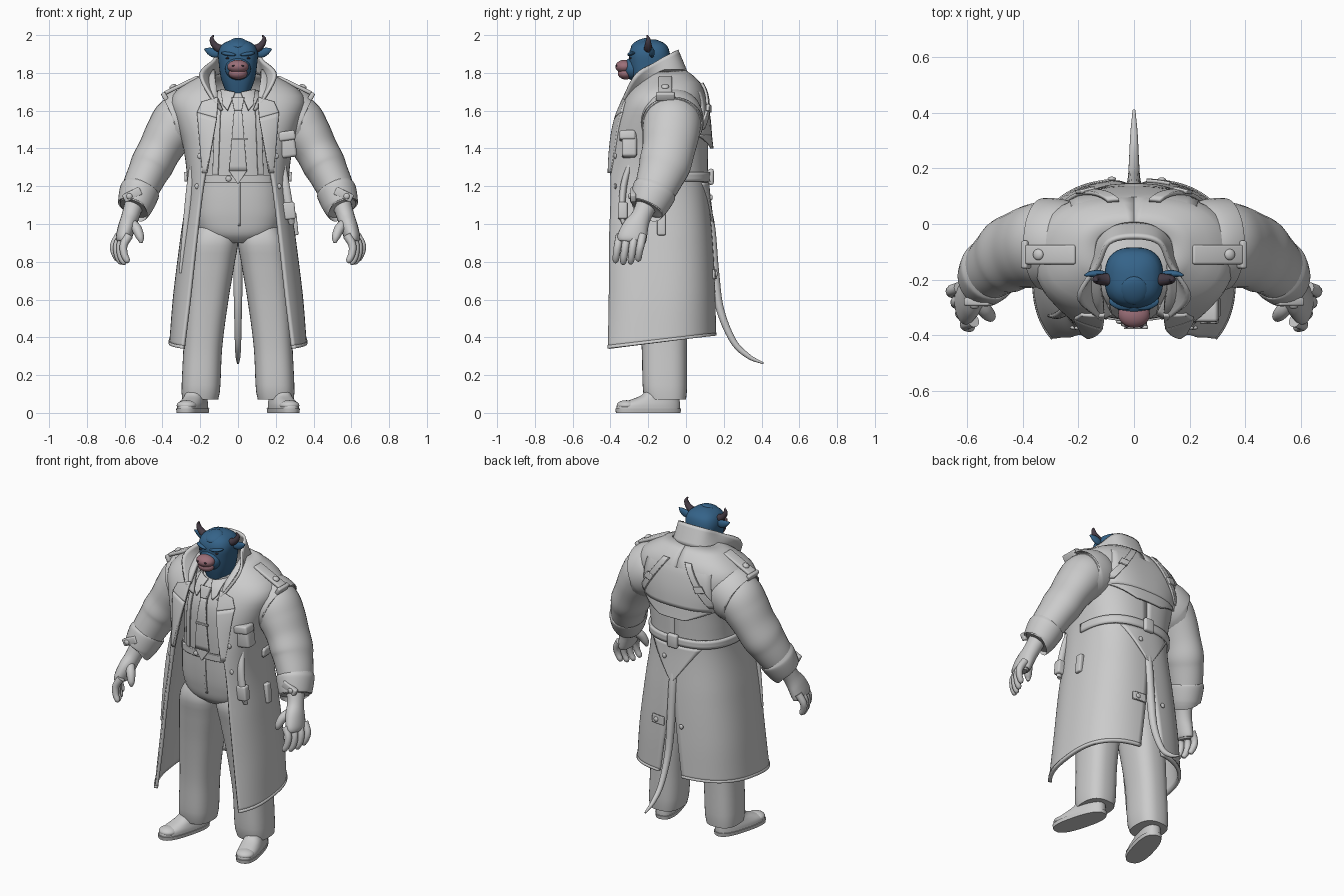
import bpy, bmesh, math
from mathutils import Vector, Matrix

if "Cube" in bpy.data.objects:
    bpy.data.objects.remove(bpy.data.objects["Cube"])


def material(name, rgb):
    m = bpy.data.materials.new(name)
    m.use_nodes = True
    m.diffuse_color = (*rgb, 1)
    m.node_tree.nodes["Principled BSDF"].inputs["Base Color"].default_value = (*rgb, 1)
    return m


GREY = material("pale grey cloth", (0.6, 0.6, 0.6))
BLUE = material("blue fur", (0.035, 0.125, 0.25))
PINK = material("pink muzzle", (0.33, 0.16, 0.19))
DARK = material("dark horn", (0.06, 0.045, 0.06))


def finish(name, bm, mat, thick=0, matrix=None):
    bmesh.ops.recalc_face_normals(bm, faces=bm.faces)
    me = bpy.data.meshes.new(name)
    bm.to_mesh(me)
    bm.free()
    me.materials.append(mat)
    me.shade_smooth()
    me.set_sharp_from_angle(angle=math.radians(40))
    ob = bpy.data.objects.new(name, me)
    bpy.context.collection.objects.link(ob)
    if matrix:
        ob.matrix_world = matrix
    if thick:
        mod = ob.modifiers.new("thickness", "SOLIDIFY")
        mod.thickness, mod.offset = thick, 0


def grid(name, rows, mat, closed=False, thick=0, matrix=None):
    """Skin rows of points; closed rows become a capped tube."""
    bm = bmesh.new()
    vs = [[bm.verts.new(p) for p in r] for r in rows]
    n = len(rows[0])
    for a, b in zip(vs, vs[1:]):
        for i in range(n if closed else n - 1):
            j = (i + 1) % n
            bm.faces.new((a[i], a[j], b[j], b[i]))
    if closed:
        bm.faces.new(vs[0])
        bm.faces.new(vs[-1])
    finish(name, bm, mat, thick, matrix)


def hermite(rows, keys, k):
    """Smooth interpolation of table rows at key k."""
    k = min(max(k, keys[0]), keys[-1])
    i = max(j for j in range(len(keys) - 1) if keys[j] <= k)
    h = keys[i + 1] - keys[i]
    t = (k - keys[i]) / h

    def slope(j, c):
        a, b = max(j - 1, 0), min(j + 1, len(keys) - 1)
        return (rows[b][c] - rows[a][c]) / (keys[b] - keys[a]) * h
    return [(2*t**3 - 3*t*t + 1) * rows[i][c] + (t**3 - 2*t*t + t) * slope(i, c)
            + (3*t*t - 2*t**3) * rows[i + 1][c] + (t**3 - t*t) * slope(i + 1, c)
            for c in range(len(rows[0]))]


def sample(table, z):
    return hermite(table, [r[0] for r in table], z)


POWER = 2.6


def section(rx, yf, yb, a):
    s, c = math.sin(a), math.cos(a)
    f = lambda v: math.copysign(abs(v) ** (2 / POWER), v)
    return rx * f(s), (yf + yb) / 2 - (yb - yf) / 2 * f(c)


def stack(name, table, mat, steps=24, seg=36, s=1, matrix=None):
    """Upright form from rows of z, half width, front, back, centre x."""
    rows = []
    for i in range(steps + 1):
        z, rx, yf, yb, cx = sample(table, table[0][0] + (table[-1][0] - table[0][0]) * i / steps)
        ring = [section(rx, yf, yb, 2 * math.pi * k / seg) for k in range(seg)]
        rows.append([(s * (x + cx), y, z) for x, y in ring])
    grid(name, rows, mat, True, matrix=matrix)


def tube(name, path, mat, s=1, ref=(0, 1, 0), steps=24, seg=20):
    """Tapered tube through rows of x, y, z, radius, radius along ref."""
    keys = list(range(len(path)))
    pts = [hermite(path, keys, keys[-1] * i / steps) for i in range(steps + 1)]
    rows = []
    for i, p in enumerate(pts):
        t = Vector(pts[min(i + 1, steps)][:3]) - Vector(pts[max(i - 1, 0)][:3])
        u = t.cross(Vector(ref)).normalized()
        v = u.cross(t).normalized()
        ring = [Vector(p[:3]) + u * p[3] * math.cos(a) + v * p[4] * math.sin(a)
                for a in (2 * math.pi * k / seg for k in range(seg))]
        rows.append([(s * q.x, q.y, q.z) for q in ring])
    grid(name, rows, mat, True)


def blob(name, loc, size, mat, rot=(0, 0, 0)):
    bm = bmesh.new()
    bmesh.ops.create_uvsphere(bm, u_segments=24, v_segments=14, radius=1)
    turn = Matrix.Rotation(rot[2], 4, "Z") @ Matrix.Rotation(rot[1], 4, "Y") @ Matrix.Rotation(rot[0], 4, "X")
    finish(name, bm, mat, 0, Matrix.Translation(loc) @ turn @ Matrix.Diagonal((*size, 1)))


def box(name, loc, size, mat, tilt=0, bevel=0.012):
    bm = bmesh.new()
    bmesh.ops.create_cube(bm, size=1, matrix=Matrix.Diagonal((*size, 1)))
    bmesh.ops.bevel(bm, geom=bm.edges[:], offset=bevel, segments=3, affect="EDGES", profile=0.5)
    finish(name, bm, mat, 0, Matrix.Translation(loc) @ Matrix.Rotation(tilt, 4, "Y"))


def surface_y(table, x, z, side):
    """y on the front (-1) or back (+1) of a stacked form."""
    _, rx, yf, yb = sample(table, z)[:4]
    return (yf + yb) / 2 + side * (yb - yf) / 2 * max(0, 1 - abs(x / rx) ** POWER) ** (1 / POWER)


def patch(name, table, corners, side, lift=(0.01, 0.01), thick=0.012, s=1, n=12):
    """Cloth panel laid on a form: corners are x, z top pair then bottom pair."""
    tl, tr, bl, br = (Vector(c) for c in corners)
    rows = []
    for i in range(n + 1):
        t = i / n
        line = [tl.lerp(bl, t).lerp(tr.lerp(br, t), j / n) for j in range(n + 1)]
        rows.append([(s * p.x, surface_y(table, p.x, p.y, side) + side * (lift[0] + (lift[1] - lift[0]) * t), p.y)
                     for p in line])
    grid(name, rows, GREY, thick=thick)


def button(name, table, x, z, side, lift=0.02):
    blob(name, (x, surface_y(table, x, z, side) + side * lift, z), (0.015, 0.008, 0.015), GREY)


# Long open coat: z, half width, front, back, half opening
COAT = [(0.34, .355, -.5, .152, .288), (0.6, .335, -.474, .147, .255), (0.9, .30, -.464, .133, .222),
        (1.2, .262, -.443, .108, .185), (1.4, .28, -.407, .108, .145), (1.55, .325, -.368, .11, .12),
        (1.65, .35, -.325, .10, .11), (1.71, .31, -.285, .085, .11), (1.76, .23, -.23, .055, .12),
        (1.81, .14, -.18, -.01, .12)]


def coat_rows(s, z0, z1, steps, start=0.0, grow=0.0, seg=36):
    """One half of the coat, from its front edge to the rear slit."""
    rows = []
    for i in range(steps + 1):
        z, rx, yf, yb, gap = sample(COAT, z0 + (z1 - z0) * i / steps)
        angle = lambda x: math.asin(min(0.95, x / rx) ** (POWER / 2))
        a0, a1 = start or angle(gap), math.pi - angle(max(0, 1.0 - z) * 0.12)
        ring = [section(rx + grow, yf - grow, yb + grow, a0 + (a1 - a0) * k / seg) for k in range(seg + 1)]
        rows.append([(s * x, y, z + 0.22 * (y + 0.41) * max(0, 0.9 - z)) for x, y in ring])
    return rows


box("belt_buckle", (0.0, 0.132, 1.25), (0.07, 0.03, 0.085), GREY)

# Back panels, flap and slit tab
patch("back_cape", COAT, [(-.22, 1.735), (.22, 1.735), (-.25, 1.47), (.25, 1.47)], 1, (.0, .022))
patch("back_cape_point", COAT, [(-.25, 1.47), (.25, 1.47), (-.09, 1.4), (.09, 1.4)], 1, (.022, .032))
patch("back_flap", COAT, [(-.17, 1.22), (.17, 1.22), (-.01, 1.0), (.01, 1.0)], 1, (.01, .018))
patch("back_slit_tab", COAT, [(.045, .76), (.13, .76), (.045, .71), (.13, .71)], 1, (.016, .016))
for x, z in ((0.06, 1.14), (0.1, 0.735), (-0.08, 0.735)):
    button("back_button", COAT, x, z, 1, 0.024)

# Folded collar that stands at the back
base = [(.085, -.325, 1.60), (.13, -.22, 1.71), (.145, -.10, 1.77), (.09, -.02, 1.80)]
rim = [(.125, -.345, 1.64), (.2, -.265, 1.79), (.13, -.15, 1.865), (.09, -.068, 1.91)]
mirror = lambda half, mid: half + [mid] + [(-x, y, z) for x, y, z in reversed(half)]
base, rim = mirror(base, (0, -.0, 1.805)), mirror(rim, (0, -.048, 1.92))
collar = []
for i in range(7):
    mid = [Vector(b).lerp(Vector(r), i / 6) for b, r in zip(base, rim)]
    collar.append([hermite(mid, list(range(9)), 8 * k / 48) for k in range(49)])
grid("coat_collar", collar, GREY, thick=0.016)

# Shirt, waistband, trousers and tie
SHIRT = [(1.2, .225, -.335, .03, 0), (1.4, .21, -.345, .03, 0), (1.55, .21, -.335, .03, 0),
         (1.65, .17, -.295, .02, 0), (1.71, .10, -.25, -.03, 0)]
HIPS = [(0.9, .10, -.26, -.05, 0), (0.94, .19, -.302, .01, 0), (1.02, .232, -.324, .035, 0),
        (1.12, .238, -.335, .04, 0), (1.26, .23, -.34, .04, 0)]
LEG = [(0.07, .095, -.215, .0, .2), (0.12, .102, -.228, .005, .197), (0.35, .103, -.235, .005, .186),
       (0.6, .115, -.258, .01, .165), (0.8, .126, -.285, .02, .142), (0.92, .126, -.3, .03, .126),
       (1.0, .09, -.27, .0, .12)]
stack("shirt", SHIRT, GREY)
stack("trouser_hips", HIPS, GREY)
patch("waistband", HIPS, [(-.19, 1.26), (.19, 1.26), (-.19, 1.22), (.19, 1.22)], -1, (.004, .004))
patch("fly_seam", HIPS, [(.0, 1.22), (.012, 1.22), (.0, .99), (.012, .99)], -1, (.002, .002), .006)
button("waist_button", HIPS, -.05, 1.24, -1, .014)
patch("tie_knot", SHIRT, [(-.033, 1.665), (.033, 1.665), (-.02, 1.6), (.02, 1.6)], -1, (.03, .02), .025)
patch("tie_blade", SHIRT, [(-.02, 1.61), (.02, 1.61), (-.047, 1.28), (.047, 1.28)], -1, (.018, .02))
patch("tie_tip", SHIRT, [(-.047, 1.28), (.047, 1.28), (-.003, 1.215), (.003, 1.215)], -1, (.02, .026))
patch("tie_clip", SHIRT, [(-.035, 1.455), (.05, 1.455), (-.035, 1.445), (.05, 1.445)], -1, (.028, .028))

# Paired parts
for s, tag in ((1, "left_"), (-1, "right_")):
    grid(tag + "coat_half", coat_rows(s, 0.335, 1.81, 44), GREY, thick=0.018)
    grid(tag + "coat_hem", coat_rows(s, 0.335, 0.357, 2, grow=0.003), GREY, thick=0.02)
    grid(tag + "coat_belt", coat_rows(s, 1.225, 1.275, 3, start=1.6, grow=0.014), GREY, thick=0.016)
    stack(tag + "trouser_leg", LEG, GREY, s=s)
    patch(tag + "shirt_collar", SHIRT, [(.015, 1.695), (.09, 1.71), (.055, 1.6), (.08, 1.63)], -1, (.016, .02), .012, s)
    patch(tag + "suspender", SHIRT, [(.09, 1.64), (.12, 1.64), (.105, 1.24), (.135, 1.24)], -1, (.006, .006), .008, s)
    patch(tag + "lapel", COAT, [(.105, 1.67), (.19, 1.645), (.112, 1.56), (.215, 1.59)], -1, (.014, .014), .014, s)
    patch(tag + "lapel_fold", COAT, [(.112, 1.56), (.215, 1.59), (.165, 1.27), (.185, 1.27)], -1, (.014, .01), .014, s)
    patch(tag + "back_strap", COAT, [(.055, 1.745), (.095, 1.745), (.225, 1.5), (.27, 1.5)], 1, (.02, .028), .014, s)
    patch(tag + "strap_buckle", COAT, [(.14, 1.625), (.19, 1.635), (.16, 1.59), (.21, 1.6)], 1, (.032, .034), .014, s)
    for x, z in ((.2, 1.36), (.215, 1.2)):
        button(tag + "coat_button", COAT, s * x, z, -1, .012)

    # Shoulder, sleeve, cuff and shoulder tab
    tube(tag + "shoulder_cap", [(.18, -.08, 1.61, .12, .13), (.26, -.072, 1.57, .158, .16),
                                (.325, -.072, 1.535, .157, .165), (.337, -.072, 1.53, .145, .155)], GREY, s, seg=36)
    tube(tag + "sleeve", [(.24, -.075, 1.58, .12, .13), (.31, -.073, 1.545, .14, .152), (.365, -.08, 1.475, .129, .15),
                          (.415, -.093, 1.39, .115, .14), (.455, -.112, 1.315, .114, .138),
                          (.48, -.13, 1.265, .106, .127), (.515, -.16, 1.19, .098, .113),
                          (.55, -.2, 1.1, .085, .095)], GREY, s, steps=40, seg=32)
    tube(tag + "cuff", [(.516, -.162, 1.185, .09, .105), (.521, -.168, 1.172, .106, .118),
                        (.545, -.202, 1.095, .094, .103), (.55, -.208, 1.083, .08, .09)], GREY, s, seg=32)
    box(tag + "cuff_strap", (s * .56, -.28, 1.155), (.1, .03, .045), GREY, s * .45, .008)
    blob(tag + "cuff_button", (s * .575, -.296, 1.147), (.016, .01, .016), GREY)
    box(tag + "shoulder_tab", (s * .3, -.11, 1.735), (.2, .07, .02), GREY, s * .45, .008)
    blob(tag + "shoulder_button", (s * .345, -.11, 1.727), (.02, .02, .012), GREY, (0, s * .45, 0))
    box(tag + "shoulder_loop", (s * .388, -.11, 1.675), (.025, .1, .045), GREY, s * .5, .008)

    # Hand, turned so the fingers curl round towards the front
    tube(tag + "palm", [(.545, -.2, 1.12, .052, .058), (.57, -.237, 1.04, .047, .053), (.59, -.268, .98, .046, .07),
                        (.608, -.288, .92, .04, .077), (.612, -.292, .9, .025, .06)], GREY, s)
    for k in range(4):
        x, y, drop = .628 - .017 * k, -.23 - .04 * k, (.0, .015, .018, .008)[k]
        tube(tag + "finger", [(x, y, .94, .023, .022), (x + .028, y - .01, .89, .021, .021),
                              (x + .026, y - .018, .85 - drop, .019, .019),
                              (x + .01, y - .022, .815 - drop, .016, .016),
                              (x + .003, y - .022, .803 - drop, .006, .006)], GREY, s, steps=16, seg=12)
    tube(tag + "thumb", [(.57, -.27, 1.01, .026, .026), (.537, -.31, .975, .027, .027),
                         (.518, -.332, .93, .021, .021), (.512, -.338, .9, .008, .008)], GREY, s, steps=16, seg=12)

    # Shoe
    turn = Matrix.Translation((s * .24, -.2, 0)) @ Matrix.Rotation(s * .27, 4, "Z")
    stack(tag + "shoe_sole", [(0, .066, -.175, .175, 0), (.022, .069, -.178, .178, 0)], GREY, 2, matrix=turn)
    stack(tag + "shoe", [(.02, .064, -.172, .172, 0), (.045, .062, -.163, .172, 0), (.068, .056, -.10, .17, 0),
                         (.09, .052, -.04, .168, 0), (.12, .05, -.01, .16, 0)], GREY, 12, matrix=turn)
    blob(tag + "toe_cap", (s * .272, -.315, .04), (.053, .052, .027), GREY, (0, 0, s * .27))

    # Horn, ear, brow, eye and nostril
    tube(tag + "horn", [(.075, -.2, 1.925, .022, .024), (.105, -.2, 1.932, .021, .022), (.13, -.2, 1.955, .016, .017),
                        (.138, -.2, 1.98, .011, .011), (.13, -.205, 2.0, .003, .003)], DARK, s, seg=14)
    tube(tag + "ear", [(.09, -.185, 1.9, .014, .01), (.125, -.18, 1.905, .024, .014), (.155, -.18, 1.917, .018, .011),
                       (.178, -.185, 1.927, .003, .003)], BLUE, s, seg=14)
    blob(tag + "brow", (s * .05, -.288, 1.9), (.042, .02, .011), BLUE, (0, -s * .15, s * .3))
    blob(tag + "eye", (s * .055, -.292, 1.878), (.01, .01, .005), DARK, (0, 0, s * .3))
    blob(tag + "nostril", (s * .026, -.368, 1.838), (.008, .006, .005), DARK)

# Head and muzzle
stack("head", [(1.63, .05, -.24, -.1, 0), (1.70, .066, -.265, -.1, 0), (1.77, .09, -.285, -.09, 0),
               (1.85, .102, -.3, -.085, 0), (1.91, .104, -.3, -.087, 0), (1.955, .08, -.275, -.11, 0),
               (1.977, .03, -.23, -.16, 0)], BLUE)
blob("muzzle", (0, -.28, 1.822), (.068, .055, .06), BLUE)
blob("nose", (0, -.325, 1.833), (.057, .049, .036), PINK)
blob("lips", (0, -.318, 1.797), (.05, .043, .032), PINK)
blob("forehead_tuft", (0, -.24, 1.957), (.05, .055, .02), BLUE, (.4, 0, 0))

# Tail sweeping down and back through the slit
tube("tail", [(0, .08, 1.16, .028, .028), (0, .125, 1.0, .027, .027), (0, .15, .75, .025, .025),
              (0, .18, .55, .021, .021), (0, .25, .38, .017, .017), (0, .33, .3, .013, .013),
              (0, .41, .262, .005, .005)], GREY, ref=(1, 0, 0), steps=36)

# Gear hung on the coat
box("chest_pouch", (.25, -.3, 1.42), (.11, .08, .14), GREY, -.15, .016)
box("pouch_flap", (.245, -.31, 1.465), (.118, .085, .05), GREY, -.15, .012)
box("pouch_top", (.23, -.295, 1.51), (.06, .05, .05), GREY, -.15, .012)
tube("hip_sheath", [(.235, -.3, 1.31, .02, .015), (.25, -.33, 1.2, .024, .018), (.275, -.34, 1.06, .022, .016),
                    (.285, -.33, 1.0, .014, .01)], GREY)
box("sheath_loop", (.27, -.335, 1.07), (.065, .05, .09), GREY, -.1, .01)
tube("hanging_blade", [(-.24, -.3, 1.31, .018, .014), (-.258, -.32, 1.15, .02, .015), (-.28, -.33, .95, .016, .012),
                       (-.305, -.33, .74, .008, .006)], GREY)
box("side_pouch", (.3, -.13, 1.0), (.03, .045, .12), GREY, -.1, .008)
